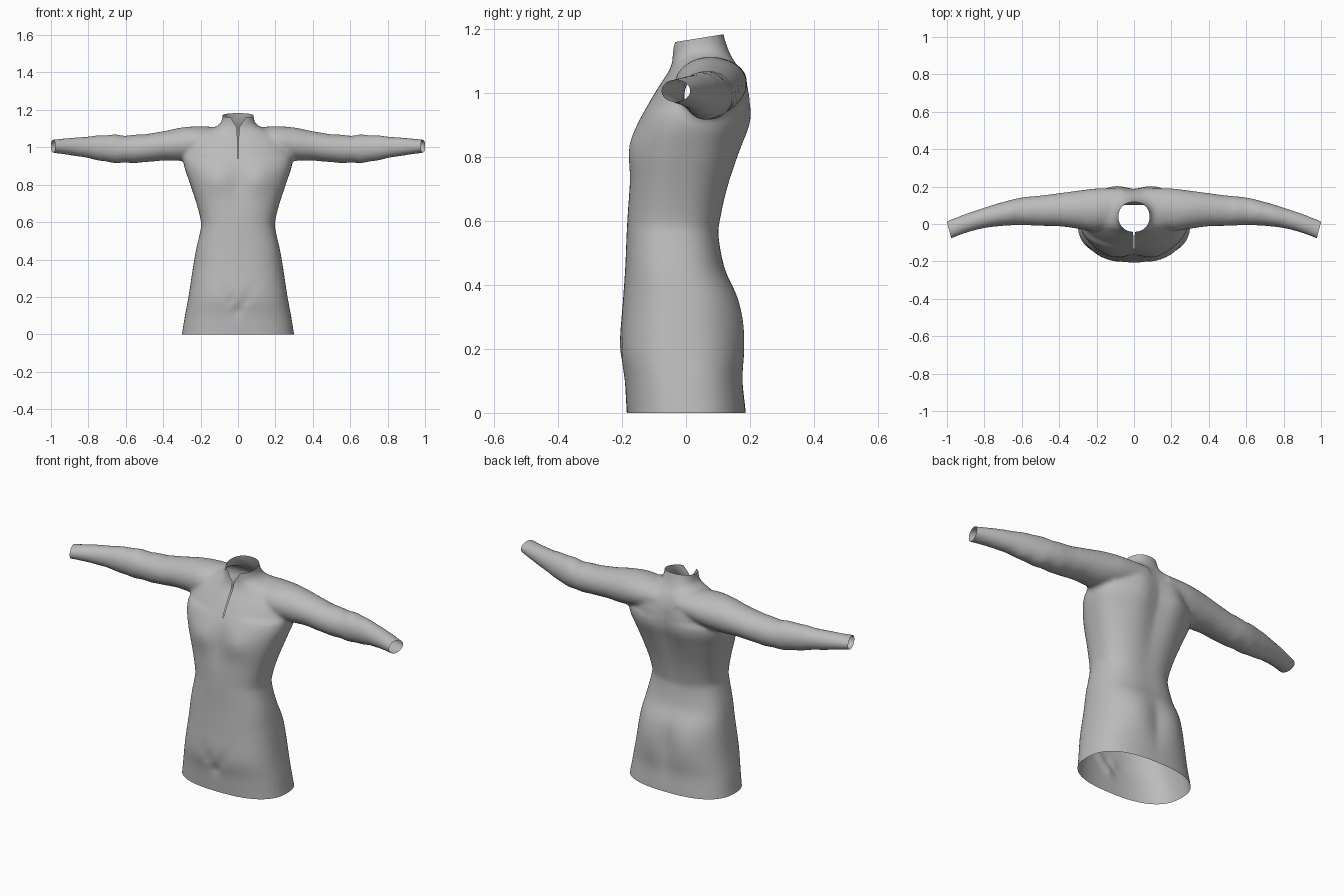
import bpy, bmesh, math
from mathutils import Vector

if "Cube" in bpy.data.objects:
    bpy.data.objects.remove(bpy.data.objects["Cube"])

cloth = bpy.data.materials.new("grey cloth")
cloth.diffuse_color = (0.5, 0.5, 0.5, 1)
cloth.use_nodes = True
cloth.node_tree.nodes["Principled BSDF"].inputs["Base Color"].default_value = cloth.diffuse_color


def refine(keys, steps=4):
    """Catmull-Rom interpolation through rows of numbers."""
    out = []
    for i in range(len(keys) - 1):
        a, b, c, d = (keys[max(0, min(len(keys) - 1, i + k))] for k in (-1, 0, 1, 2))
        for s in range(steps):
            t = s / steps
            out.append([0.5 * (2 * q + (r - p) * t + (2 * p - 5 * q + 4 * r - w) * t * t
                               + (3 * q - p - 3 * r + w) * t ** 3)
                        for p, q, r, w in zip(a, b, c, d)])
    return out + [list(keys[-1])]


def loft(bm, rings):
    """Closed tube through rings of points, capped at both ends."""
    rows = [[bm.verts.new(p) for p in ring] for ring in rings]
    n = len(rows[0])
    for a, b in zip(rows, rows[1:]):
        for i in range(n):
            bm.faces.new((a[i], a[(i + 1) % n], b[(i + 1) % n], b[i]))
    bm.faces.new(rows[0][::-1])
    bm.faces.new(rows[-1])


def spow(v, e):
    return math.copysign(abs(v) ** e, v)


def bump(x, z, cx, cz, sx, sz):
    return math.exp(-((abs(x) - cx) / sx) ** 2 - ((z - cz) / sz) ** 2)


def body_point(z, w, yf, yb, a):
    """Squarish oval with chest, groin fold, spine and seat shaping."""
    e = 2 / (2.5 if z < 0.95 else 2.1)
    x = w * spow(math.cos(a), e)
    s = spow(math.sin(a), e)
    y = (yf + yb) / 2 + (yb - yf) / 2 * s
    if s < 0:
        y -= 0.014 * bump(x, z, 0.11, 0.83, 0.07, 0.07)
        y += 0.012 * bump(x, z, 0, 0.80, 0.05, 0.12)
        fold = z - 0.13 - 1.3 * abs(x)
        y += 0.012 * math.exp(-(fold / 0.03) ** 2) * math.exp(-(x / 0.07) ** 2)
    else:
        y += 0.012 * bump(x, z, 0.11, 0.95, 0.07, 0.15)
        y -= 0.012 * bump(x, z, 0, 0.85, 0.05, 0.25)
        y += 0.012 * bump(x, z, 0.11, 0.27, 0.08, 0.10)
        y -= 0.010 * bump(x, z, 0, 0.22, 0.04, 0.12)
    return (x, y, z)


# Body and collar: height, half width, front y, back y
body = [(-0.08, .315, -.180, .190), (0, .300, -.185, .187), (.1, .284, -.192, .178),
        (.2, .265, -.207, .180), (.35, .242, -.197, .163), (.45, .225, -.190, .122),
        (.55, .202, -.186, .104), (.6, .198, -.184, .109), (.7, .222, -.180, .132),
        (.82, .262, -.172, .168), (.9, .288, -.152, .193), (.96, .288, -.122, .196),
        (1.02, .268, -.085, .190), (1.07, .215, -.052, .172), (1.105, .130, -.042, .150),
        (1.13, .093, -.043, .137), (1.18, .083, -.043, .120), (1.24, .088, -.043, .112)]
# Sleeve: x, bottom z, top z, front y, back y
sleeve = [(.06, .97, 1.105, .00, .19), (.2, .94, 1.112, -.035, .19),
          (.3, .928, 1.106, -.025, .178), (.4, .929, 1.086, -.012, .165),
          (.5, .920, 1.070, -.010, .152), (.6, .916, 1.064, -.006, .142),
          (.7, .921, 1.067, -.010, .118), (.8, .942, 1.058, -.022, .088),
          (.9, .958, 1.050, -.048, .054), (1.0, .972, 1.040, -.087, .015),
          (1.07, .978, 1.034, -.112, -.015)]

bm = bmesh.new()
N = 64
angles = [2 * math.pi * i / N for i in range(N)]
loft(bm, [[body_point(*k, a) for a in angles] for k in refine(body)])
for side in (1, -1):
    rings = []
    for x, z0, z1, y0, y1 in refine(sleeve):
        ripple = 0.003 * math.sin(x * 60) * math.exp(-((x - 0.65) / 0.15) ** 2)
        rings.append([(side * x, (y0 + y1) / 2 + (y1 - y0) / 2 * math.cos(a),
                       (z0 + z1) / 2 + ((z1 - z0) / 2 + ripple) * math.sin(a)) for a in angles])
    loft(bm, rings)
bmesh.ops.recalc_face_normals(bm, faces=bm.faces)
me = bpy.data.meshes.new("tunic")
bm.to_mesh(me)
bm.free()
tunic = bpy.data.objects.new("tunic", me)
bpy.context.collection.objects.link(tunic)

# Fuse body and sleeves into one skin with soft armpits
rm = tunic.modifiers.new("fuse", 'REMESH')
rm.mode = 'VOXEL'
rm.voxel_size = 0.011
sm = tunic.modifiers.new("soften", 'SMOOTH')
sm.factor = 0.5
sm.iterations = 5
dg = bpy.context.evaluated_depsgraph_get()
fused = bpy.data.meshes.new_from_object(tunic.evaluated_get(dg))
tunic.modifiers.clear()
tunic.data = fused

bm = bmesh.new()
bm.from_mesh(fused)


def cut(co, no, faces=None, clear=True):
    f = list(faces if faces is not None else bm.faces)
    geom = list({v for q in f for v in q.verts}) + list({e for q in f for e in q.edges}) + f
    bmesh.ops.bisect_plane(bm, geom=geom, plane_co=co, plane_no=no, clear_outer=clear)


# Open the hem, cuffs and collar
cut((0, 0, 0), (0, 0, -1))
for side in (1, -1):
    cut((side * 0.988, -0.035, 1), (side, -0.27, 0))
cut((0, 0.12, 1.183), (0, -0.16, 1))

# Front slit: narrow below, flaring open through the collar
slit = [(0.94, 0.0015), (1.105, 0.005), (1.20, 0.068)]


def front():
    return [f for f in bm.faces if f.calc_center_median().z > 0.9
            and f.calc_center_median().y < 0.03 and abs(f.calc_center_median().x) < 0.1]


cut((0, 0, 0.94), (0, 0, 1), front(), False)
cut((0, 0, 1.105), (0, 0, 1), front(), False)
for (za, xa), (zb, xb) in zip(slit, slit[1:]):
    for side in (1, -1):
        band = [f for f in front() if za < f.calc_center_median().z < zb]
        cut((side * xa, 0, za), (side * (zb - za), 0, -(xb - xa)), band, False)
gone = []
for f in front():
    c = f.calc_center_median()
    for (za, xa), (zb, xb) in zip(slit, slit[1:]):
        if za < c.z < zb and abs(c.x) < xa + (xb - xa) * (c.z - za) / (zb - za):
            gone.append(f)
bmesh.ops.delete(bm, geom=gone, context='FACES')
bm.to_mesh(fused)
bm.free()
fused.name = "tunic"
fused.materials.clear()
fused.materials.append(cloth)
for p in fused.polygons:
    p.use_smooth = True
    p.material_index = 0
